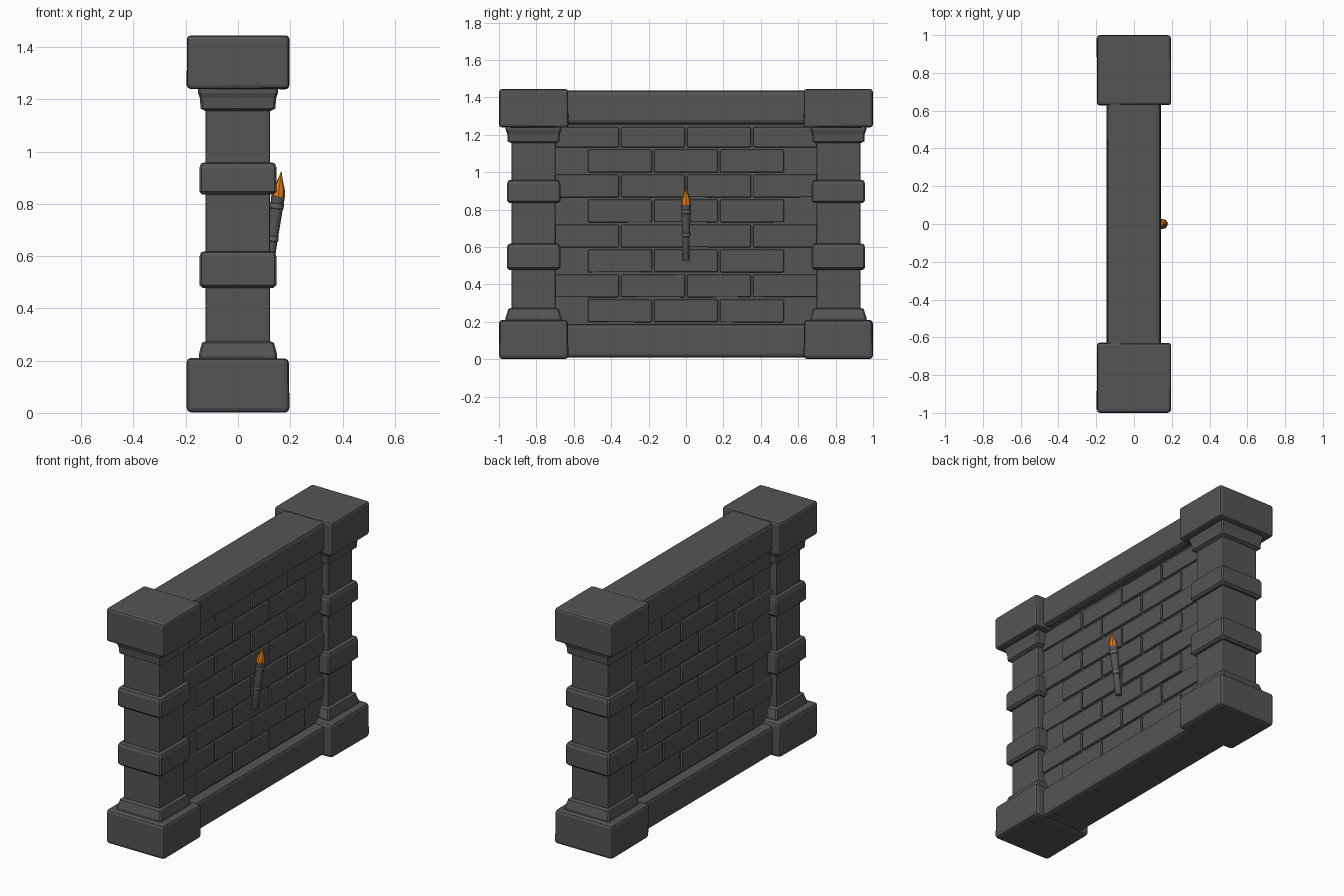
import bpy, bmesh, math, random
from mathutils import Matrix, Vector

if "Cube" in bpy.data.objects:
    bpy.data.objects.remove(bpy.data.objects["Cube"])

random.seed(4)


def material(name, colour):
    mat = bpy.data.materials.new(name)
    mat.diffuse_color = (*colour, 1)
    mat.use_nodes = True
    mat.node_tree.nodes["Principled BSDF"].inputs["Base Color"].default_value = mat.diffuse_color
    return mat


STONE = material("dark_stone", (.09, .09, .09))
RING = material("torch_ring_grey", (.13, .13, .13))
ORANGE = material("flame_orange", (.75, .2, .01))


def finish(name, bm, mirror=None, smooth=False, mat=STONE):
    bmesh.ops.recalc_face_normals(bm, faces=bm.faces)
    mesh = bpy.data.meshes.new(name)
    bm.to_mesh(mesh)
    bm.free()
    mesh.materials.append(mat)
    ob = bpy.data.objects.new(name, mesh)
    bpy.context.collection.objects.link(ob)
    if mirror is not None:
        mod = ob.modifiers.new("mirror", 'MIRROR')
        mod.use_axis = [i == mirror for i in range(3)]
        mod.use_mirror_merge = False
    if smooth:
        bpy.ops.object.select_all(action='DESELECT')
        ob.select_set(True)
        bpy.context.view_layer.objects.active = ob
        bpy.ops.object.shade_smooth_by_angle(angle=math.radians(35))
    return ob


def add_block(bm, lo, hi, bevel, wear=0.0):
    """Bevelled box between two corners, with slightly worn corners."""
    part = bmesh.new()
    bmesh.ops.create_cube(part, size=1)
    lo, hi = Vector(lo), Vector(hi)
    for v in part.verts:
        for i in range(3):
            inward = -1 if v.co[i] > 0 else 1
            v.co[i] = (hi[i] if v.co[i] > 0 else lo[i]) + inward * random.uniform(0, wear)
    if bevel:
        bmesh.ops.bevel(part, geom=part.edges[:], offset=bevel, segments=2,
                        profile=0.5, affect='EDGES', clamp_overlap=True)
    tmp = bpy.data.meshes.new("tmp")
    part.to_mesh(tmp)
    part.free()
    bm.from_mesh(tmp)
    bpy.data.meshes.remove(tmp)


def block(name, lo, hi, bevel, wear=0.0, mirror=None):
    bm = bmesh.new()
    add_block(bm, lo, hi, bevel, wear)
    return finish(name, bm, mirror)


def loft(bm, rings):
    """Skin closed rings of points and cap both ends."""
    rows = [[bm.verts.new(p) for p in r] for r in rings]
    n = len(rows[0])
    for a, b in zip(rows, rows[1:]):
        for i in range(n):
            j = (i + 1) % n
            bm.faces.new((a[i], a[j], b[j], b[i]))
    bm.faces.new(rows[0][::-1])
    bm.faces.new(rows[-1])


PY = -0.815  # pillar centre in y


def square_moulding(name, profile):
    """Moulding round a pillar; profile holds (z, half width in x, half width in y)."""
    bm = bmesh.new()
    c = 0.008  # clipped corners
    rings = []
    for z, hx, hy in profile:
        pts = [(hx, -hy + c), (hx, hy - c), (hx - c, hy), (-hx + c, hy),
               (-hx, hy - c), (-hx, -hy + c), (-hx + c, -hy), (hx - c, -hy)]
        rings.append([(x, PY + y, z) for x, y in pts])
    loft(bm, rings)
    return finish(name, bm, mirror=1)


# pillars at both ends
block("pillar_base", (-.198, -1, 0), (.198, -.628, .212), .018, .004, 1)
block("pillar_cap", (-.198, -1, 1.238), (.198, -.628, 1.445), .014, .003, 1)
block("pillar_shaft", (-.124, -.932, .15), (.122, -.698, 1.3), .006, .0, 1)
for label, z0, z1 in (("lower", .478, .618), ("upper", .835, .958)):
    square_moulding(label + "_band", [
        (z0, .135, .13), (z0 + .012, .148, .143), (z1 - .022, .148, .143),
        (z1 - .004, .142, .137), (z1, .13, .125)])
square_moulding("lower_collar", [
    (.19, .15, .15), (.222, .15, .15), (.25, .143, .141), (.268, .138, .136), (.275, .122, .118)])
square_moulding("upper_collar", [
    (1.155, .124, .12), (1.165, .143, .138), (1.205, .146, .141),
    (1.225, .153, .149), (1.26, .153, .149)])

# beams
block("top_beam", (-.145, -.66, 1.255), (.143, .66, 1.437), .022, .002)
block("bottom_beam", (-.145, -.66, .008), (.143, .66, .19), .02, .002)

# wall core and raised bricks on both faces
block("wall_core", (-.082, -.75, .1), (.082, .75, 1.35), 0)
bm = bmesh.new()
pitch_z, pitch_y, gap = .1335, .353, .005
for row in range(8):
    z0 = .192 + row * pitch_z
    z1 = min(z0 + pitch_z, 1.247)
    if row % 2 == 0:
        spans = [((k - .5) * pitch_y, (k + .5) * pitch_y) for k in (-1, 0, 1)]
    else:
        spans = [(k * pitch_y, (k + 1) * pitch_y) for k in (-2, -1, 0, 1)]
    for y0, y1 in spans:
        front = .096 + random.uniform(-.003, .003)
        add_block(bm, (.05, y0 + gap, z0 + gap), (front, y1 - gap, z1 - gap), .007, .002)
finish("bricks", bm, mirror=0)

# torch leaning out from the wall
lean = Matrix.Translation((.114, 0, .53)) @ Matrix.Rotation(math.radians(7.5), 4, 'Y')


def turned(name, profile, sides=12, mat=STONE):
    bm = bmesh.new()
    loft(bm, [[lean @ Vector((r * math.cos(2 * math.pi * i / sides),
                              r * math.sin(2 * math.pi * i / sides), z))
               for i in range(sides)] for z, r in profile])
    return finish(name, bm, smooth=True, mat=mat)


turned("torch_handle", [(0, .017), (.004, .019), (.13, .02), (.27, .025), (.30, .026), (.305, .018)])
turned("torch_lower_ring", [(.127, .02), (.13, .023), (.147, .023), (.15, .02)], mat=RING)
turned("torch_upper_ring", [(.252, .024), (.255, .027), (.273, .027), (.276, .024)], mat=RING)
turned("torch_flame", [(.285, .016), (.30, .026), (.325, .024), (.35, .015),
                       (.375, .007), (.398, .001)], 8, ORANGE)
